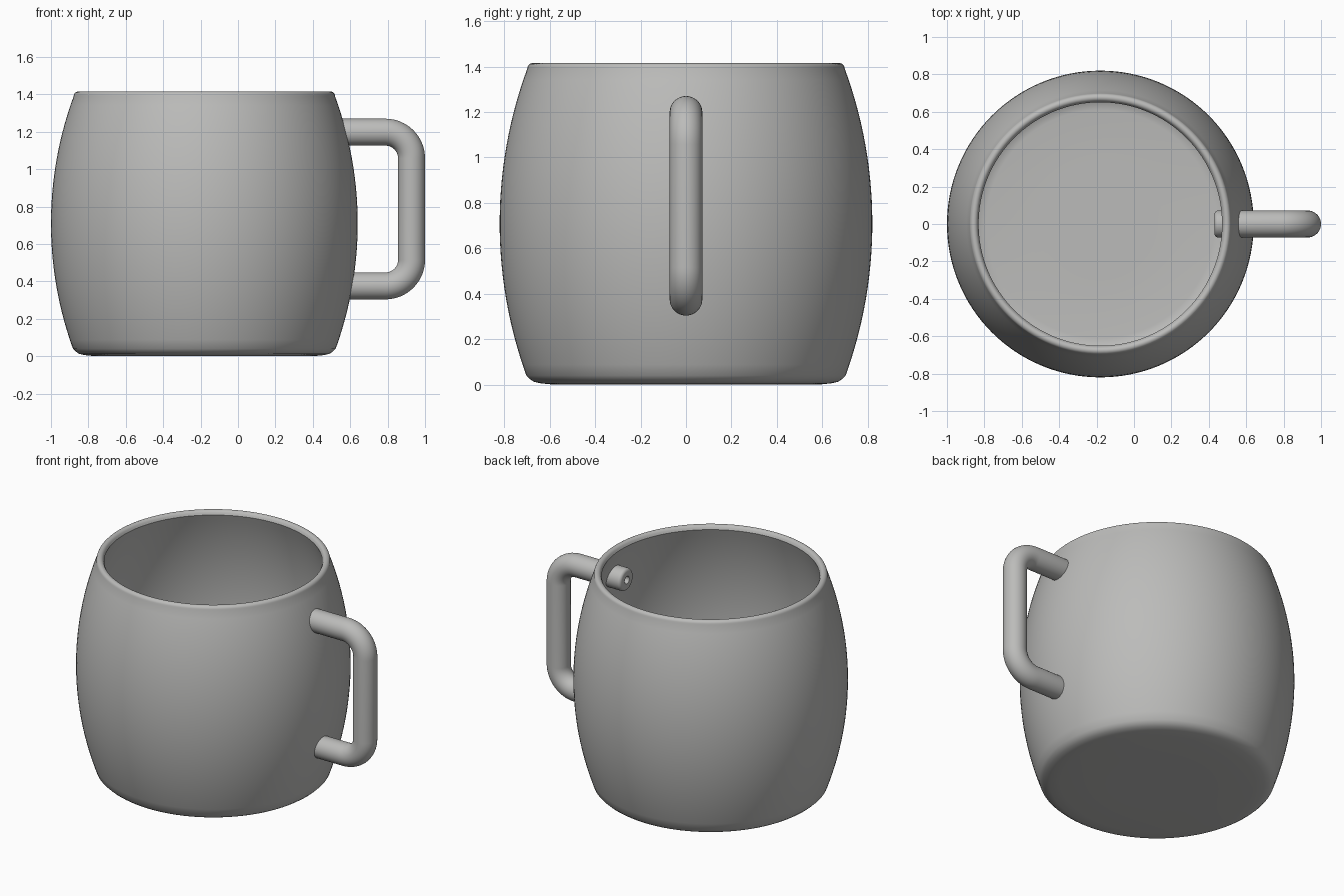
import bpy, bmesh, math
from mathutils import Vector

if "Cube" in bpy.data.objects:
    bpy.data.objects.remove(bpy.data.objects["Cube"])

CX = -0.18      # mug axis
ARC_R = 1.967   # radius of the barrel curve
MID = 0.71      # height of the widest point

grey = bpy.data.materials.new("grey_ceramic")
grey.diffuse_color = (0.5, 0.5, 0.49, 1)
grey.use_nodes = True
grey.node_tree.nodes["Principled BSDF"].inputs["Base Color"].default_value = grey.diffuse_color


def barrel(z, offset=0.0):
    """Radius of the barrel wall at height z, moved inward by offset."""
    r = ARC_R - offset
    return 0.82 - ARC_R + math.sqrt(r * r - (z - MID) ** 2)


def skin(name, rings, cap_ends=False, close=False):
    """Join rings of points into one smooth surface."""
    bm = bmesh.new()
    loops = [[bm.verts.new(p) for p in ring] for ring in rings]
    pairs = list(zip(loops, loops[1:]))
    if close:
        pairs.append((loops[-1], loops[0]))
    for a, b in pairs:
        n = len(a)
        for i in range(n):
            j = (i + 1) % n
            bm.faces.new((a[i], a[j], b[j], b[i]))
    if cap_ends:
        bm.faces.new(loops[0])
        bm.faces.new(loops[-1])
    bmesh.ops.recalc_face_normals(bm, faces=bm.faces)
    mesh = bpy.data.meshes.new(name)
    bm.to_mesh(mesh)
    bm.free()
    obj = bpy.data.objects.new(name, mesh)
    bpy.context.collection.objects.link(obj)
    mesh.materials.append(grey)
    bpy.ops.object.select_all(action='DESELECT')
    bpy.context.view_layer.objects.active = obj
    obj.select_set(True)
    bpy.ops.object.shade_smooth_by_angle(angle=math.radians(40))
    return obj


# Mug body: base, barrel wall, rounded rim, inner wall, inner floor
N = 128
wall = 0.045
profile = [(0.3, 0), (0.58, 0), (0.64, 0.006), (0.67, 0.013), (0.686, 0.024)]
profile += [(barrel(z), z) for z in [0.04 + 1.35 * i / 28 for i in range(29)]]
rim_r = barrel(1.39) - wall / 2
profile += [(rim_r + wall / 2 * math.cos(a), 1.39 + 0.025 * math.sin(a))
            for a in [math.pi * i / 10 for i in range(1, 10)]]
profile += [(barrel(z, wall), z) for z in [1.39 - 1.29 * i / 26 for i in range(27)]]
profile += [(0.672, 0.08), (0.65, 0.065), (0.61, 0.06), (0.3, 0.06)]
skin("mug_body", [[(CX + r * math.cos(2 * math.pi * i / N), r * math.sin(2 * math.pi * i / N), z)
                   for i in range(N)] for r, z in profile], cap_ends=True)

# Handle: hollow tube along a rounded path, its ends poking through the wall
X0, X1, Z0, Z1 = 0.43, 0.928, 0.376, 1.198
TUBE, HOLE, BEND, EDGE = 0.072, 0.024, 0.14, 0.02
path = []       # (point, tangent)
for cz, start in ((Z1 - BEND, 90), (Z0 + BEND, 0)):
    for i in range(17):
        a = math.radians(start - 90 * i / 16)
        path.append((Vector((X1 - BEND + BEND * math.cos(a), 0, cz + BEND * math.sin(a))),
                     Vector((math.sin(a), 0, -math.cos(a)))))


def ring(centre, tangent, radius, count=40):
    side = tangent.cross(Vector((0, 1, 0)))
    return [centre + radius * (math.cos(t) * side + math.sin(t) * Vector((0, 1, 0)))
            for t in [2 * math.pi * i / count for i in range(count)]]


def end_rings(z, direction):
    """Rounded tube end, from the hole outwards."""
    t = Vector((direction, 0, 0))
    out = [ring(Vector((X0, 0, z)), t, HOLE)]
    for i in range(6):
        a = math.pi / 2 * i / 5
        out.append(ring(Vector((X0 + EDGE * (1 - math.cos(a)), 0, z)), t,
                        TUBE - EDGE + EDGE * math.sin(a)))
    return out


rings = end_rings(Z1, 1)
rings += [ring(p, t, TUBE) for p, t in path]
rings += end_rings(Z0, -1)[::-1]
rings += [ring(p, t, HOLE) for p, t in reversed(path)]
skin("handle", rings, close=True)
